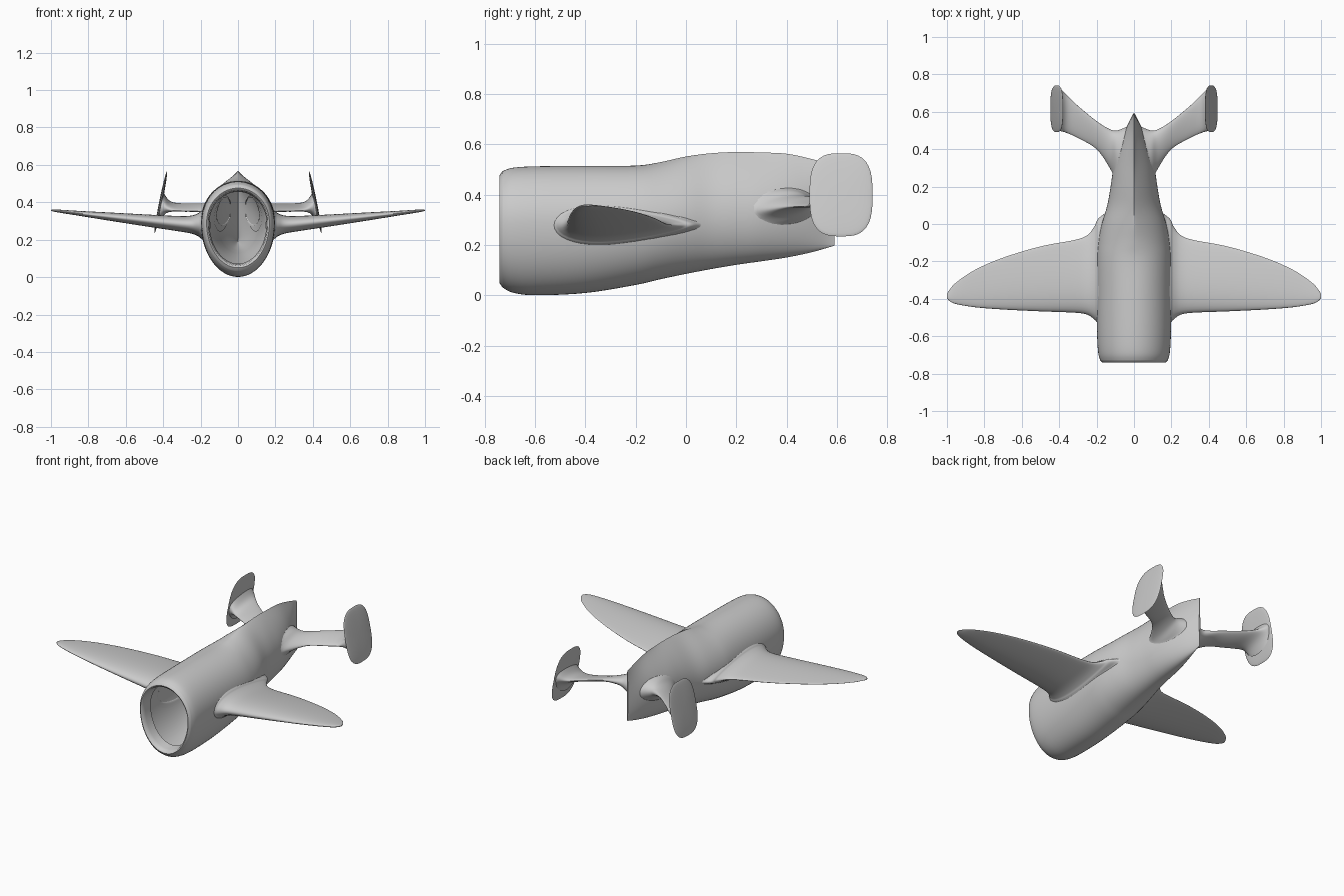
import bpy, bmesh, math

cube = bpy.data.objects.get("Cube")
if cube:
    bpy.data.objects.remove(cube, do_unlink=True)


def smooth_rows(rows, steps):
    """Catmull-Rom interpolation through rows of section parameters."""
    out = []
    for i in range(len(rows) - 1):
        a, b, c, d = rows[max(i - 1, 0)], rows[i], rows[i + 1], rows[min(i + 2, len(rows) - 1)]
        for s in range(steps):
            t = s / steps
            out.append([q + 0.5 * t * (r - p + t * (2*p - 5*q + 4*r - u + t * (3*(q - r) + u - p)))
                        for p, q, r, u in zip(a, b, c, d)])
    return out + [list(rows[-1])]


def finish(name, bm, mirrored=False):
    bmesh.ops.recalc_face_normals(bm, faces=bm.faces)
    mesh = bpy.data.meshes.new(name)
    bm.to_mesh(mesh)
    bm.free()
    obj = bpy.data.objects.new(name, mesh)
    bpy.context.collection.objects.link(obj)
    bpy.ops.object.select_all(action='DESELECT')
    obj.select_set(True)
    bpy.context.view_layer.objects.active = obj
    bpy.ops.object.shade_smooth_by_angle(angle=math.radians(50))
    if mirrored:
        obj.modifiers.new("Mirror", 'MIRROR')
    return obj


def loft(name, rings, mirrored=False):
    """Skin closed rings and cap the last one; the first stays open."""
    bm = bmesh.new()
    loops = [[bm.verts.new(p) for p in ring] for ring in rings]
    n = len(loops[0])
    for a, b in zip(loops, loops[1:]):
        for i in range(n):
            j = (i + 1) % n
            bm.faces.new((a[i], a[j], b[j], b[i]))
    bm.faces.new(loops[-1])
    return finish(name, bm, mirrored)


# Hull sections: y, half width, bottom, widest height, top, pinch of the top
HULL = smooth_rows([
    (-0.73, 0.180, 0.033, 0.29, 0.493, 0.5),
    (-0.69, 0.191, 0.012, 0.29, 0.507, 0.5),
    (-0.60, 0.197, 0.001, 0.29, 0.513, 0.5),
    (-0.40, 0.200, 0.010, 0.29, 0.515, 0.5),
    (-0.20, 0.200, 0.042, 0.29, 0.516, 0.5),
    (-0.10, 0.192, 0.065, 0.29, 0.530, 0.62),
    (0.00, 0.172, 0.086, 0.30, 0.552, 0.8),
    (0.10, 0.143, 0.105, 0.30, 0.565, 0.95),
    (0.20, 0.125, 0.122, 0.31, 0.570, 1.0),
    (0.30, 0.110, 0.136, 0.32, 0.568, 1.1),
    (0.40, 0.085, 0.151, 0.33, 0.563, 1.2),
    (0.50, 0.048, 0.172, 0.34, 0.542, 1.2),
    (0.59, 0.004, 0.198, 0.35, 0.515, 0.7),
], 5)


def hull_ring(row, count=64):
    y, w, bottom, mid, top, pinch = row
    ring = []
    for i in range(count):
        a = math.tau * i / count
        c, s = math.cos(a), math.sin(a)
        power = 2 * pinch if s > 0 else 1
        h = top - mid if s > 0 else mid - bottom
        ring.append((math.copysign(w * abs(c) ** power, c), y, mid + h * s))
    return ring


def hull_x(y, z):
    """Half width of the hull skin at a given station and height."""
    for a, b in zip(HULL, HULL[1:]):
        if a[0] <= y <= b[0]:
            t = (y - a[0]) / (b[0] - a[0])
            _, w, bottom, mid, top, pinch = [p + (q - p) * t for p, q in zip(a, b)]
            u = (z - mid) / (top - mid if z > mid else mid - bottom)
            return w * max(0, 1 - u * u) ** (pinch if u > 0 else 0.5)
    return 0


# Hollow hull with a rolled intake lip
lip = [(-0.66, 0.153, 0.072, 0.29, 0.456, 0.5),
       (-0.71, 0.157, 0.066, 0.29, 0.461, 0.5),
       (-0.735, 0.160, 0.060, 0.29, 0.466, 0.5),
       (-0.741, 0.168, 0.050, 0.29, 0.476, 0.5)]
loft("hull", [hull_ring(row) for row in lip + HULL])


def fin_x(z):
    return 0.413 - 0.2 * (z - 0.4)


def foil_ring(row, airfoil, tilt, outer=None, count=40):
    """Section of a wing, wrapped onto the hull at its root."""
    x, front, back, mid, half = row
    ring = []
    for i in range(count):
        a = math.tau * i / count
        u = (1 - math.cos(a)) / 2
        y = front + (back - front) * u
        taper = 1.25 - 0.8 * u if airfoil else 1
        z = mid + half * math.sin(a) * taper + tilt * (u - 0.5)
        px = max(x, hull_x(y, z) - 0.003)
        ring.append((min(px, outer(z)) if outer else px, y, z))
    return ring


# Main wings: x, leading edge, trailing edge, height, half thickness
wing_rows = smooth_rows([
    (0.12, -0.56, 0.08, 0.280, 0.120),
    (0.19, -0.53, 0.03, 0.280, 0.085),
    (0.21, -0.512, -0.01, 0.280, 0.068),
    (0.25, -0.485, -0.06, 0.281, 0.052),
    (0.32, -0.474, -0.086, 0.286, 0.044),
    (0.50, -0.467, -0.120, 0.304, 0.034),
    (0.70, -0.457, -0.180, 0.325, 0.023),
    (0.85, -0.445, -0.245, 0.341, 0.014),
    (0.95, -0.428, -0.312, 0.352, 0.009),
    (0.985, -0.413, -0.350, 0.356, 0.006),
    (1.00, -0.395, -0.375, 0.357, 0.003),
], 5)
loft("wings", [foil_ring(r, True, 0) for r in wing_rows], True)

# Swept tail planes flaring into the hull and the fins
tail_rows = smooth_rows([
    (0.04, 0.16, 0.520, 0.340, 0.095),
    (0.09, 0.22, 0.500, 0.348, 0.068),
    (0.13, 0.30, 0.507, 0.358, 0.035),
    (0.20, 0.40, 0.550, 0.370, 0.016),
    (0.30, 0.46, 0.632, 0.372, 0.014),
    (0.36, 0.487, 0.690, 0.377, 0.022),
    (0.395, 0.497, 0.722, 0.390, 0.055),
    (0.42, 0.503, 0.730, 0.400, 0.110),
], 5)
loft("tail_planes", [foil_ring(r, False, 0.035, fin_x) for r in tail_rows], True)

# Thin rounded fins, leaning inward at the top
bm = bmesh.new()
bmesh.ops.create_uvsphere(bm, u_segments=48, v_segments=16, radius=1)
for v in bm.verts:
    side, p, q = v.co.z, v.co.x, v.co.y
    r = math.hypot(p, q)
    norm = (abs(p) ** 3 + abs(q) ** 3) ** (1 / 3)
    k = r / norm if norm > 1e-6 else 1
    z = 0.4 + 0.165 * q * k
    v.co = (fin_x(z) + 0.009 * side, 0.616 + 0.125 * p * k, z)
finish("tail_fins", bm, True)
